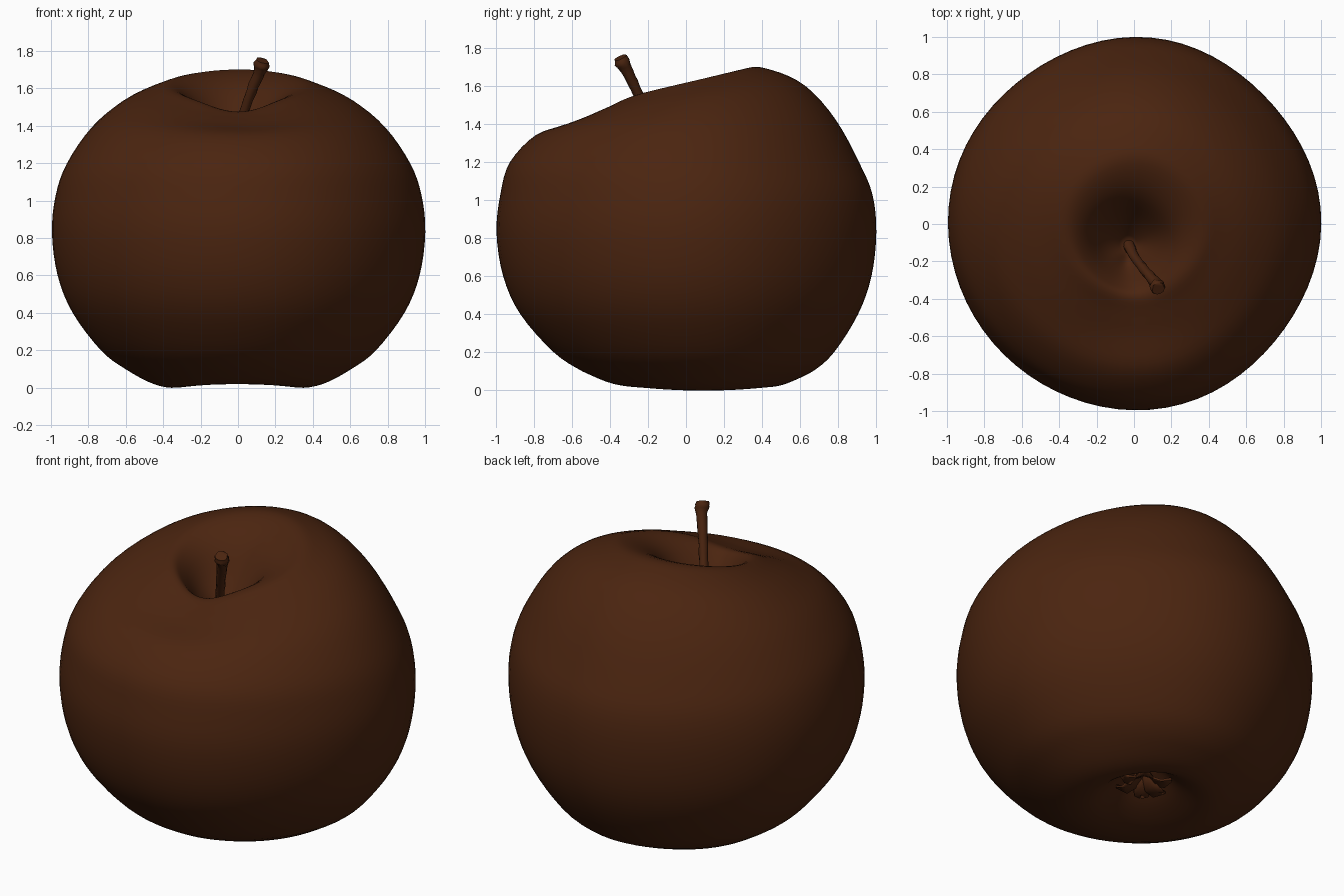
import bpy, bmesh, math, random
from mathutils import Vector

random.seed(4)
cube = bpy.data.objects.get("Cube")
if cube:
    bpy.data.objects.remove(cube)

brown = bpy.data.materials.new("dark apple brown")
brown.use_nodes = True
colour = (0.07, 0.018, 0.005, 1)
brown.diffuse_color = colour
brown.node_tree.nodes["Principled BSDF"].inputs["Base Color"].default_value = colour


def finish(name, bm, angle=60):
    bmesh.ops.recalc_face_normals(bm, faces=bm.faces)
    mesh = bpy.data.meshes.new(name)
    bm.to_mesh(mesh)
    bm.free()
    obj = bpy.data.objects.new(name, mesh)
    bpy.context.collection.objects.link(obj)
    mesh.materials.append(brown)
    bpy.ops.object.select_all(action="DESELECT")
    obj.select_set(True)
    bpy.context.view_layer.objects.active = obj
    bpy.ops.object.shade_smooth_by_angle(angle=math.radians(angle))
    return obj


def smooth_path(keys, steps):
    """Catmull-Rom curve through rows of any width."""
    rows = [keys[0], *keys, keys[-1]]
    out = []
    for a, b, c, d in zip(rows, rows[1:], rows[2:], rows[3:]):
        for i in range(steps):
            t = i / steps
            out.append([(2*q + (r - p)*t + (2*p - 5*q + 4*r - s)*t*t
                         + (3*q - p - 3*r + s)*t**3) / 2
                        for p, q, r, s in zip(a, b, c, d)])
    return out + [list(keys[-1])]


def loft(rings):
    """Skin a stack of equal closed rings and cap both ends."""
    bm = bmesh.new()
    loops = [[bm.verts.new(p) for p in ring] for ring in rings]
    n = len(loops[0])
    for low, high in zip(loops, loops[1:]):
        for i in range(n):
            j = (i + 1) % n
            bm.faces.new((low[i], low[j], high[j], high[i]))
    bm.faces.new(loops[0])
    bm.faces.new(loops[-1])
    return bm


# Fruit rings: radius, height, centre x, centre y, tilt towards the back
profile = [
    (.02, .15, .08, .18, 0), (.1, .11, .08, .18, 0), (.2, .04, .05, .14, 0),
    (.32, .0, 0, .1, 0), (.45, .02, 0, .07, 0), (.6, .1, 0, .06, 0),
    (.73, .2, 0, .04, 0), (.88, .4, 0, .015, 0), (.96, .6, 0, .005, 0),
    (.99, .83, 0, 0, 0), (.97, 1.03, 0, 0, 0), (.91, 1.2, 0, -.01, 0),
    (.78, 1.39, 0, 0, .04), (.62, 1.52, 0, 0, .13), (.46, 1.59, 0, -.01, .2),
    (.35, 1.61, 0, -.03, .24), (.24, 1.54, -.02, -.08, .25),
    (.13, 1.39, -.03, -.1, .2), (.03, 1.28, -.03, -.11, 0),
]


def fruit_point(ring, a):
    r, z, cx, cy, tilt = ring
    c, s = math.cos(a), math.sin(a)
    wobble = 1 + .008 * math.cos(4 * a) + .004 * math.sin(5 * a + 1)
    x, y = r * c * wobble, r * s * wobble
    z += tilt * y
    front = math.exp(-((a - 1.5 * math.pi) / .55) ** 2)
    if tilt > 0:                                # dip in the front lip
        z -= .05 * front * min(1, tilt / .15)
    if ring[1] < .3:                            # shallow groove underneath
        z += .022 * s * s * max(0, 1 - (r / .6) ** 4)
    return x + cx, y + cy, z


SIDES = 72
finish("fruit_body", loft([[fruit_point(ring, 2 * math.pi * i / SIDES)
                            for i in range(SIDES)]
                           for ring in smooth_path(profile, 4)]))

# Stem rows: x, y, z, radius
stem_path = [(-.03, -.11, 1.25, .035), (0, -.17, 1.38, .026),
             (.04, -.225, 1.5, .025), (.085, -.28, 1.62, .029),
             (.115, -.315, 1.69, .031), (.125, -.335, 1.725, .041),
             (.13, -.345, 1.75, .034)]
axis = Vector((.16, -.23, .5)).normalized()
side = axis.cross(Vector((0, 1, 0))).normalized()
other = axis.cross(side)
stem_rings = []
for x, y, z, r in smooth_path(stem_path, 3):
    ring = []
    for i in range(12):
        a = 2 * math.pi * i / 12
        rr = r * random.uniform(.9, 1.1)
        ring.append(Vector((x, y, z)) + rr * (math.cos(a) * side + math.sin(a) * other))
    stem_rings.append(ring)
finish("stem", loft(stem_rings))

# Withered sepals in the lower hollow
for k in range(6):
    a = k * math.pi / 3 + random.uniform(-.2, .2)
    out = Vector((math.cos(a), math.sin(a), 0))
    across = Vector((-out.y, out.x, 0))
    bm = bmesh.new()
    rows = []
    for dist, drop, width in ((.01, .13, .025), (.06, .06, .05),
                              (.11, .035, .04), (.16, .05, .008)):
        mid = Vector((.08, .18, drop + random.uniform(-.01, .01))) + out * dist
        rows.append([bm.verts.new(mid + across * width * t
                                  + Vector((0, 0, .015 * (1 - abs(t)))))
                     for t in (-1, 0, 1)])
    for low, high in zip(rows, rows[1:]):
        for i in range(2):
            bm.faces.new((low[i], low[i + 1], high[i + 1], high[i]))
    sepal = finish("sepal_%d" % (k + 1), bm)
    thick = sepal.modifiers.new("thickness", "SOLIDIFY")
    thick.thickness = .012
    thick.offset = 0
